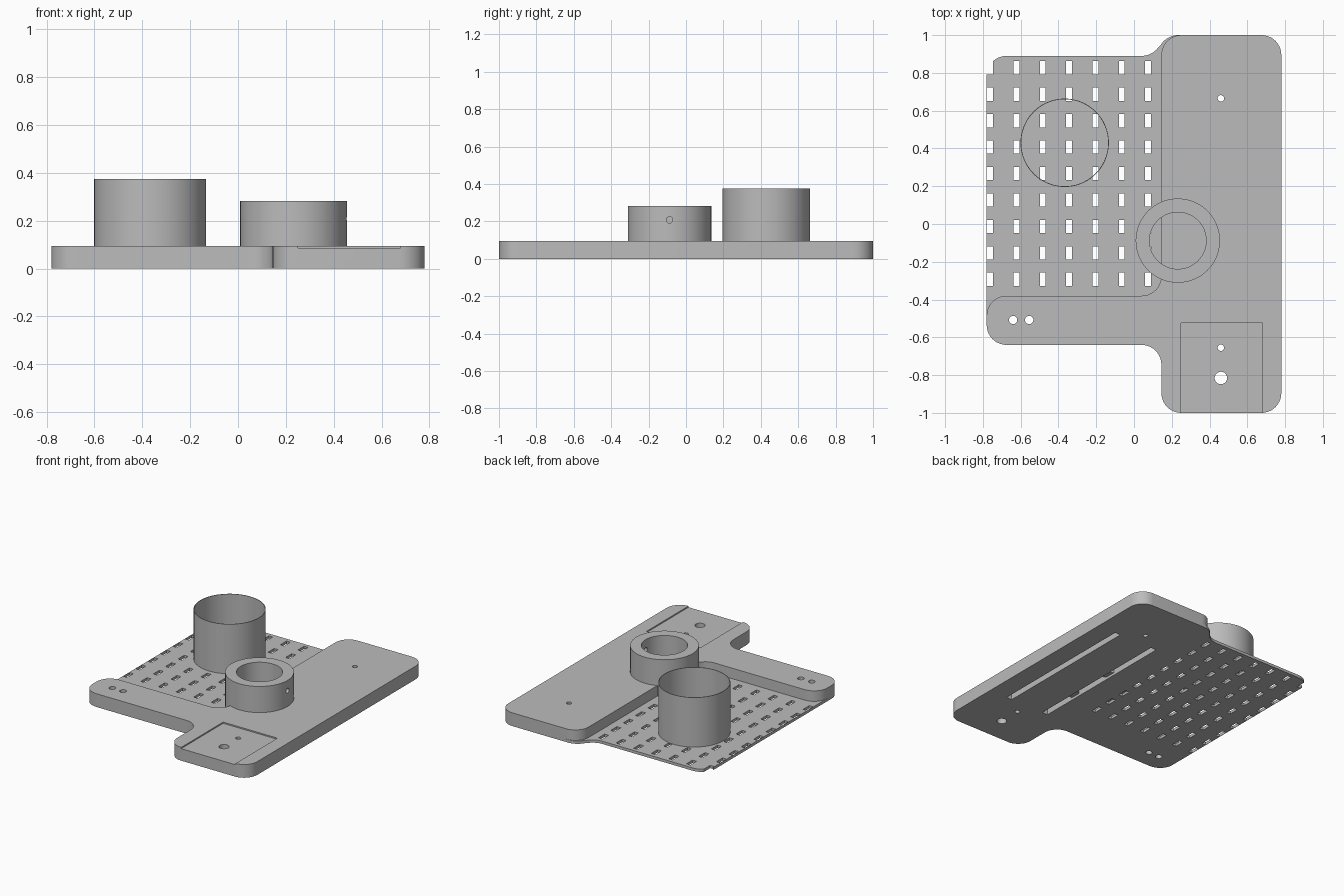
import bpy, bmesh, math

if "Cube" in bpy.data.objects:
    bpy.data.objects.remove(bpy.data.objects["Cube"])

grey = bpy.data.materials.new("plain grey")
grey.diffuse_color = (0.5, 0.5, 0.5, 1)
grey.use_nodes = True
grey.node_tree.nodes["Principled BSDF"].inputs["Base Color"].default_value = grey.diffuse_color


def make_object(name, bm):
    bmesh.ops.recalc_face_normals(bm, faces=bm.faces)
    mesh = bpy.data.meshes.new(name)
    bm.to_mesh(mesh)
    bm.free()
    mesh.materials.append(grey)
    ob = bpy.data.objects.new(name, mesh)
    bpy.context.collection.objects.link(ob)
    return ob


def arc(cx, cy, r, a0, a1, n=10):
    return [(cx + r * math.cos(math.radians(a0 + (a1 - a0) * i / n)),
             cy + r * math.sin(math.radians(a0 + (a1 - a0) * i / n))) for i in range(n + 1)]


def slab(name, outline, z0, z1):
    bm = bmesh.new()
    face = bm.faces.new([bm.verts.new((x, y, z0)) for x, y in outline])
    top = bmesh.ops.extrude_face_region(bm, geom=[face])["geom"]
    bmesh.ops.translate(bm, verts=[v for v in top if isinstance(v, bmesh.types.BMVert)],
                        vec=(0, 0, z1 - z0))
    return make_object(name, bm)


def tube(name, cx, cy, r_out, r_in, z0, z1, n=96):
    bm = bmesh.new()
    rings = [[bm.verts.new((cx + r * math.cos(2 * math.pi * i / n),
                            cy + r * math.sin(2 * math.pi * i / n), z)) for i in range(n)]
             for r, z in ((r_out, z0), (r_out, z1), (r_in, z1), (r_in, z0))]
    for a, b in zip(rings, rings[1:] + rings[:1]):
        for i in range(n):
            j = (i + 1) % n
            bm.faces.new((a[i], a[j], b[j], b[i]))
    return make_object(name, bm)


def add_box(bm, x0, x1, y0, y1, z0, z1):
    verts = bmesh.ops.create_cube(bm, size=1)["verts"]
    bmesh.ops.scale(bm, verts=verts, vec=(x1 - x0, y1 - y0, z1 - z0))
    bmesh.ops.translate(bm, verts=verts, vec=((x0 + x1) / 2, (y0 + y1) / 2, (z0 + z1) / 2))


def add_pin(bm, x, y, r):
    verts = bmesh.ops.create_cone(bm, cap_ends=True, segments=32, radius1=r, radius2=r,
                                  depth=0.5)["verts"]
    bmesh.ops.translate(bm, verts=verts, vec=(x, y, 0))
    return verts


def boolean(ob, tool, operation):
    mod = ob.modifiers.new("boolean", "BOOLEAN")
    mod.object, mod.operation, mod.solver = tool, operation, "EXACT"
    bpy.context.view_layer.objects.active = ob
    bpy.ops.object.modifier_apply(modifier=mod.name)
    bpy.data.objects.remove(tool)


L, R, X, RAD = -0.78, 0.78, 0.145, 0.105
H, T = 0.095, 0.02

# thick body: long bar with a side arm
lower = (arc(L + RAD, -0.64 + RAD, RAD, 180, 270) + arc(0.04, -0.745, RAD, 90, 0)
         + arc(X + RAD, -1 + RAD, RAD, 180, 270) + arc(R - RAD, -1 + RAD, RAD, 270, 360)
         + arc(R - RAD, 1 - RAD, RAD, 0, 90))
body = slab("base_body", lower + arc(X + RAD, 1 - RAD, RAD, 90, 180)
            + arc(0.04, -0.275, RAD, 0, -90) + arc(L + RAD, -0.38 - RAD, RAD, 90, 180), 0, H)

# thin perforated plate under the open area
plate = slab("thin_plate", lower + arc(0.235, 0.89, 0.11, 90, 150.6)
             + arc(0.04, 1.0, 0.11, -29.4, -90)[1:]
             + arc(L + RAD, 0.89 - RAD, RAD, 90, 180), 0, T)
boolean(body, plate, "UNION")

# shallow recess open to the front
bm = bmesh.new()
add_box(bm, 0.25, 0.68, -1.1, -0.525, 0.086, 0.2)
boolean(body, make_object("recess_cutter", bm), "DIFFERENCE")

# slot grid, underside channels and screw holes
bm = bmesh.new()
for i in range(7):
    for j in range(9):
        x, y = -0.762 + 0.1395 * i, -0.293 + 0.14 * j
        add_box(bm, x - 0.0155, x + 0.0155, y - 0.035, y + 0.035, -0.1, 0.06)
for x in (0.305, 0.615):
    add_box(bm, x - 0.022, x + 0.022, -0.555, 0.565, -0.1, 0.06)
for x, y, r in ((0.46, 0.665, 0.017), (0.46, -0.655, 0.017), (0.46, -0.815, 0.033),
                (-0.64, -0.508, 0.022), (-0.555, -0.508, 0.022)):
    add_pin(bm, x, y, r)
boolean(body, make_object("hole_cutter", bm), "DIFFERENCE")

# thin-walled cup and thick ring
cup = tube("tall_cup", -0.367, 0.43, 0.234, 0.230, T - 0.002, 0.375)
ring = tube("thick_ring", 0.232, -0.088, 0.223, 0.15, T - 0.002, 0.282)

# small set-screw hole through the ring's right wall
bm = bmesh.new()
pin = add_pin(bm, 0, 0, 0.017)
for v in pin:
    v.co = (v.co.z + 0.53, v.co.y - 0.088, v.co.x + 0.208)
boolean(ring, make_object("screw_cutter", bm), "DIFFERENCE")

for ob in (body, cup, ring):
    bpy.ops.object.select_all(action="DESELECT")
    ob.select_set(True)
    bpy.context.view_layer.objects.active = ob
    bpy.ops.object.shade_smooth_by_angle(angle=math.radians(30))
